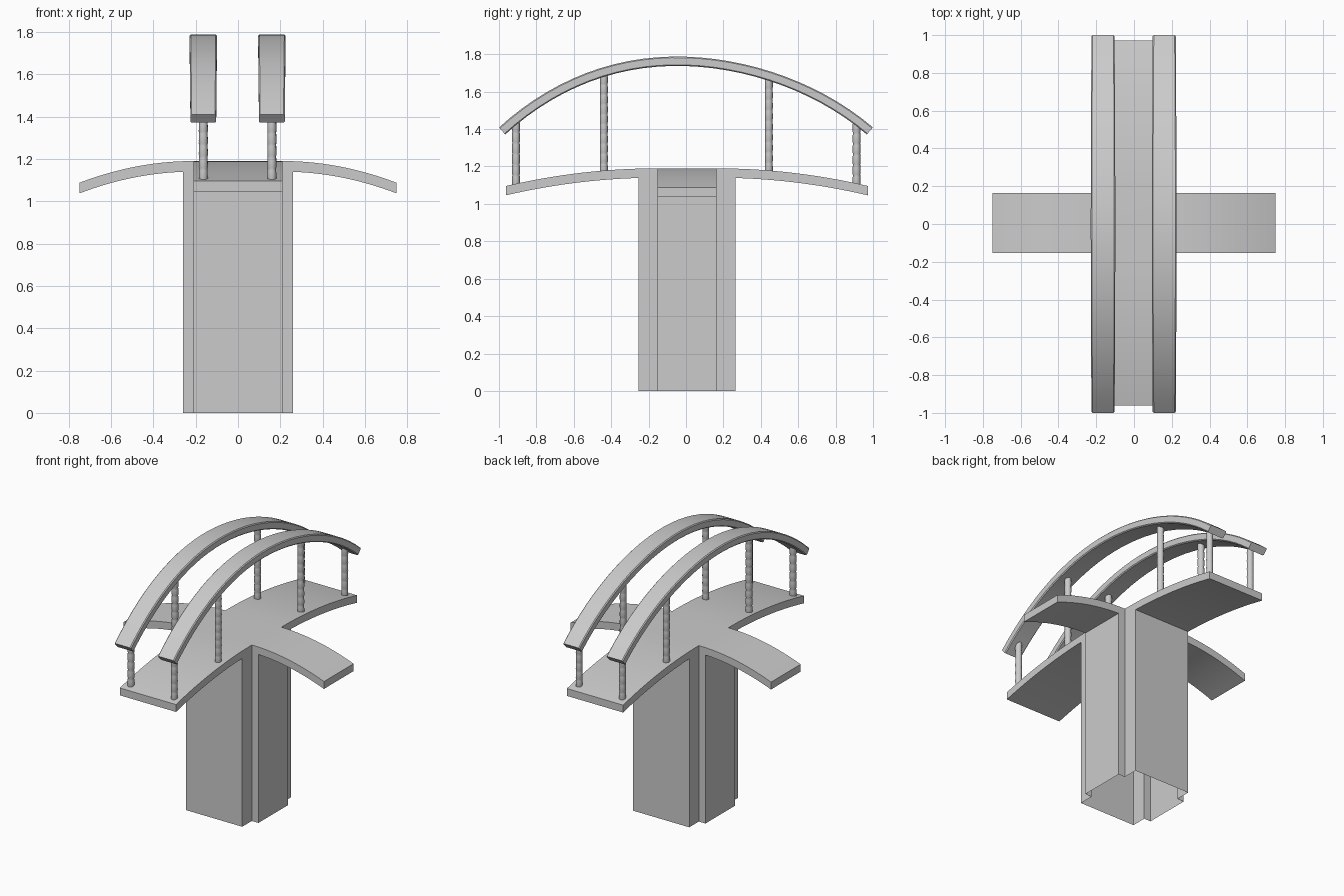
import bpy, bmesh, math
from mathutils import Vector

if "Cube" in bpy.data.objects:
    bpy.data.objects.remove(bpy.data.objects["Cube"])

OFF_Y = 0.005  # slight shift of the deck and pillar


def finish(name, bm, angle=30):
    bmesh.ops.remove_doubles(bm, verts=bm.verts, dist=1e-5)
    bmesh.ops.recalc_face_normals(bm, faces=bm.faces)
    me = bpy.data.meshes.new(name)
    bm.to_mesh(me)
    bm.free()
    ob = bpy.data.objects.new(name, me)
    bpy.context.collection.objects.link(ob)
    bpy.ops.object.select_all(action='DESELECT')
    ob.select_set(True)
    bpy.context.view_layer.objects.active = ob
    bpy.ops.object.shade_smooth_by_angle(angle=math.radians(angle))
    return ob


def loft(bm, rings, caps=True):
    loops = [[bm.verts.new(p) for p in r] for r in rings]
    n = len(loops[0])
    for a, b in zip(loops, loops[1:]):
        for i in range(n):
            j = (i + 1) % n
            bm.faces.new((a[i], a[j], b[j], b[i]))
    if caps:
        bm.faces.new(loops[0])
        bm.faces.new(loops[-1])


# Pillar and cross-shaped deck: one skin, open underneath
TOP, THICK, WALL = 1.19, 0.05, 0.26
HX, HY = 0.21, 0.158


def deck_z(t, start, end, drop):
    return TOP - drop * max(0, (t - start) / (end - start)) ** 2


def arm(bm, along, across, inner, half, end, drop, segs=14):
    ts = [WALL + (end - WALL) * i / segs for i in range(segs + 1)]
    top = [(inner, TOP)] + [(t, deck_z(t, inner, end, drop)) for t in ts]
    bottom = [(t, deck_z(t, inner, end, drop) - THICK) for t in reversed(ts)]
    profile = top + bottom + [(WALL, 0), (inner, 0)]
    sides = []
    for s in (-half, half):
        sides.append([bm.verts.new(along * t + across * s + Vector((0, OFF_Y, z)))
                      for t, z in profile])
        bm.faces.new(sides[-1])
    a, b = sides
    for i in range(len(profile) - 2):  # leaves the underside and core open
        bm.faces.new((a[i], a[i + 1], b[i + 1], b[i]))


bm = bmesh.new()
X, Y = Vector((1, 0, 0)), Vector((0, 1, 0))
for s in (-1, 1):
    arm(bm, X * s, Y, HX, HY, 0.75, 0.103)
    arm(bm, Y * s, X, HY, HX, 0.967, 0.094)
bm.faces.new([bm.verts.new((x * HX, y * HY + OFF_Y, TOP))
              for x, y in ((-1, -1), (1, -1), (1, 1), (-1, 1))])
finish("pillar_and_deck", bm, 25)

# Arched handrails
RADIUS, HALF, APEX = 1.485, 0.983, 1.762


def rail_z(y):
    return (APEX - RADIUS + math.sqrt(RADIUS ** 2 - y * y)
            - 0.010 * math.sin(math.pi * y / HALF))


def rail(name, cx, segs=28):
    bm = bmesh.new()
    rings = []
    amax = math.asin(HALF / RADIUS)
    for k in range(segs + 1):
        a = -amax + 2 * amax * k / segs
        y = RADIUS * math.sin(a)
        normal = Vector((0, math.sin(a), math.cos(a)))
        centre = Vector((cx, y, rail_z(y)))
        w, h, c = 0.065 - 0.004 * (y / HALF) ** 2, 0.025, 0.006
        sec = [(w, h - c), (w - c, h), (c - w, h), (-w, h - c),
               (-w, c - h), (c - w, -h), (w - c, -h), (w, c - h)]
        rings.append([centre + X * u + normal * v for u, v in sec])
    loft(bm, rings)
    finish(name, bm)


# Ribbed posts
def post(name, x, y, z0, z1, sides=12):
    bm = bmesh.new()
    count = round((z1 - z0) / 0.055)
    step = (z1 - z0) / count
    levels = []
    for i in range(count):
        z = z0 + i * step
        levels += [(z, 0.0195), (z + step * 0.1, 0.0215), (z + step * 0.8, 0.0205)]
    levels.append((z1, 0.0195))
    loft(bm, [[(x + r * math.cos(math.tau * k / sides),
                y + r * math.sin(math.tau * k / sides), z)
               for k in range(sides)] for z, r in levels])
    finish(name, bm)


for side, s in (("left", -1), ("right", 1)):
    rail("handrail_" + side, 0.162 * s - 0.002)
    for i, y in enumerate((-0.909, -0.439, 0.443, 0.912)):
        base = deck_z(abs(y - OFF_Y), HY, 0.967, 0.094) - 0.01
        post(f"post_{side}_{i + 1}", 0.162 * s - 0.002, y, base, rail_z(y) - 0.01)
